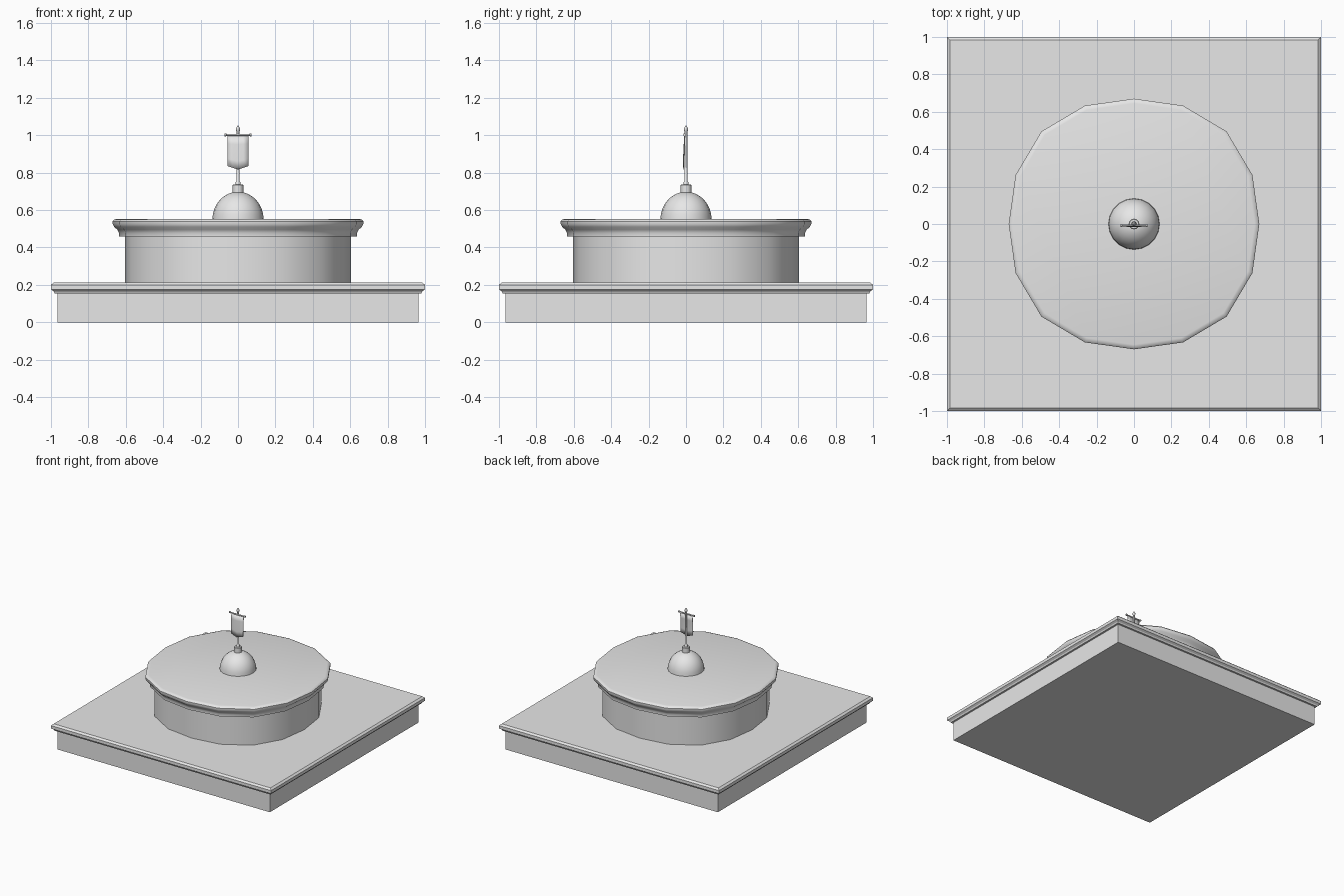
import bpy, bmesh, math

cube = bpy.data.objects.get("Cube")
if cube:
    bpy.data.objects.remove(cube, do_unlink=True)

stone = bpy.data.materials.new("pale grey stone")
stone.use_nodes = True
GREY = (0.8, 0.8, 0.8, 1)
stone.diffuse_color = GREY
stone.node_tree.nodes["Principled BSDF"].inputs["Base Color"].default_value = GREY


def finish(name, bm, smooth=None):
    """Turn a bmesh into a named, shaded object."""
    bmesh.ops.recalc_face_normals(bm, faces=bm.faces)
    mesh = bpy.data.meshes.new(name)
    bm.to_mesh(mesh)
    bm.free()
    mesh.materials.append(stone)
    ob = bpy.data.objects.new(name, mesh)
    bpy.context.collection.objects.link(ob)
    if smooth:
        bpy.ops.object.select_all(action="DESELECT")
        ob.select_set(True)
        bpy.context.view_layer.objects.active = ob
        bpy.ops.object.shade_smooth_by_angle(angle=math.radians(smooth))
    return ob


def lathe(name, profile, sides, smooth=None, turn=0.0, bulge=0.0):
    """Stack rings from (radius, height) pairs; bulge pushes the diagonals out."""
    bm = bmesh.new()
    rings = []
    for r, z in profile:
        ring = []
        for i in range(sides):
            a = 2 * math.pi * i / sides + turn
            d = r * (1 + bulge * math.sin(2 * a) ** 2)
            ring.append(bm.verts.new((d * math.cos(a), d * math.sin(a), z)))
        rings.append(ring)
    for low, high in zip(rings, rings[1:]):
        for i in range(sides):
            j = (i + 1) % sides
            bm.faces.new((low[i], low[j], high[j], high[i]))
    bm.faces.new(rings[0])
    bm.faces.new(rings[-1])
    return finish(name, bm, smooth)


def square(name, profile):
    """Square block from (half width, height) pairs."""
    root2 = math.sqrt(2)
    return lathe(name, [(w * root2, z) for w, z in profile], 4, turn=math.pi / 4)


# Square plinth and its moulded slab
square("plinth_base", [(0.965, 0), (0.965, 0.16)])
square("plinth_slab", [(0.98, 0.155), (0.985, 0.165), (1, 0.175),
                       (1, 0.2), (0.985, 0.213)])

# Round drum with overhanging cornice
lathe("drum", [(0.603, 0.21), (0.603, 0.47)], 16, 40, bulge=0.045)
lathe("cornice", [(0.636, 0.458), (0.636, 0.478), (0.645, 0.495), (0.662, 0.51),
                  (0.67, 0.525), (0.67, 0.54), (0.662, 0.549), (0.645, 0.553)],
      16, 40, bulge=0.045)

# Dome and collar
R = 0.137
dome = [(R * math.cos(t), 0.55 + 0.148 * math.sin(t))
        for t in (math.pi / 2 * k / 8 for k in range(8))]
lathe("dome", dome, 20, 40)
lathe("collar", [(0.029, 0.685), (0.029, 0.733), (0.025, 0.737)], 12, 40)

# Banner pole with flared foot and pointed finial
lathe("pole", [(0.014, 0.735), (0.013, 0.748), (0.008, 0.755), (0.007, 1.02)], 8, 50)
lathe("finial", [(0.006, 1.015), (0.011, 1.027), (0.011, 1.037), (0.003, 1.052)], 8, 50)

# Crossbar with knobbed ends, turned to lie along x
bar = lathe("crossbar", [(0.008, -0.073), (0.008, -0.064), (0.005, -0.062),
                         (0.005, 0.062), (0.008, 0.064), (0.008, 0.073)], 8, 50)
bar.rotation_euler = (0, math.pi / 2, 0)
bar.location = (0, -0.008, 1.002)

# Hanging cloth: gently curved, with a shallow point at the lower edge
bm = bmesh.new()
COLS, ROWS = 4, 4
grid = []
for r in range(ROWS + 1):
    f = r / ROWS
    row = []
    for c in range(COLS + 1):
        u = 2 * c / COLS - 1
        drop = 0.16 + 0.018 * (1 - abs(u))
        y = -0.008 - 0.007 * math.sin(f * math.pi / 2) + 0.003 * u * u
        row.append(bm.verts.new((0.056 * u, y, 0.995 - drop * f)))
    grid.append(row)
for a, b in zip(grid, grid[1:]):
    for c in range(COLS):
        bm.faces.new((a[c], a[c + 1], b[c + 1], b[c]))
cloth = finish("banner_cloth", bm, 40)
thick = cloth.modifiers.new("thickness", "SOLIDIFY")
thick.thickness = 0.003
thick.offset = 0
